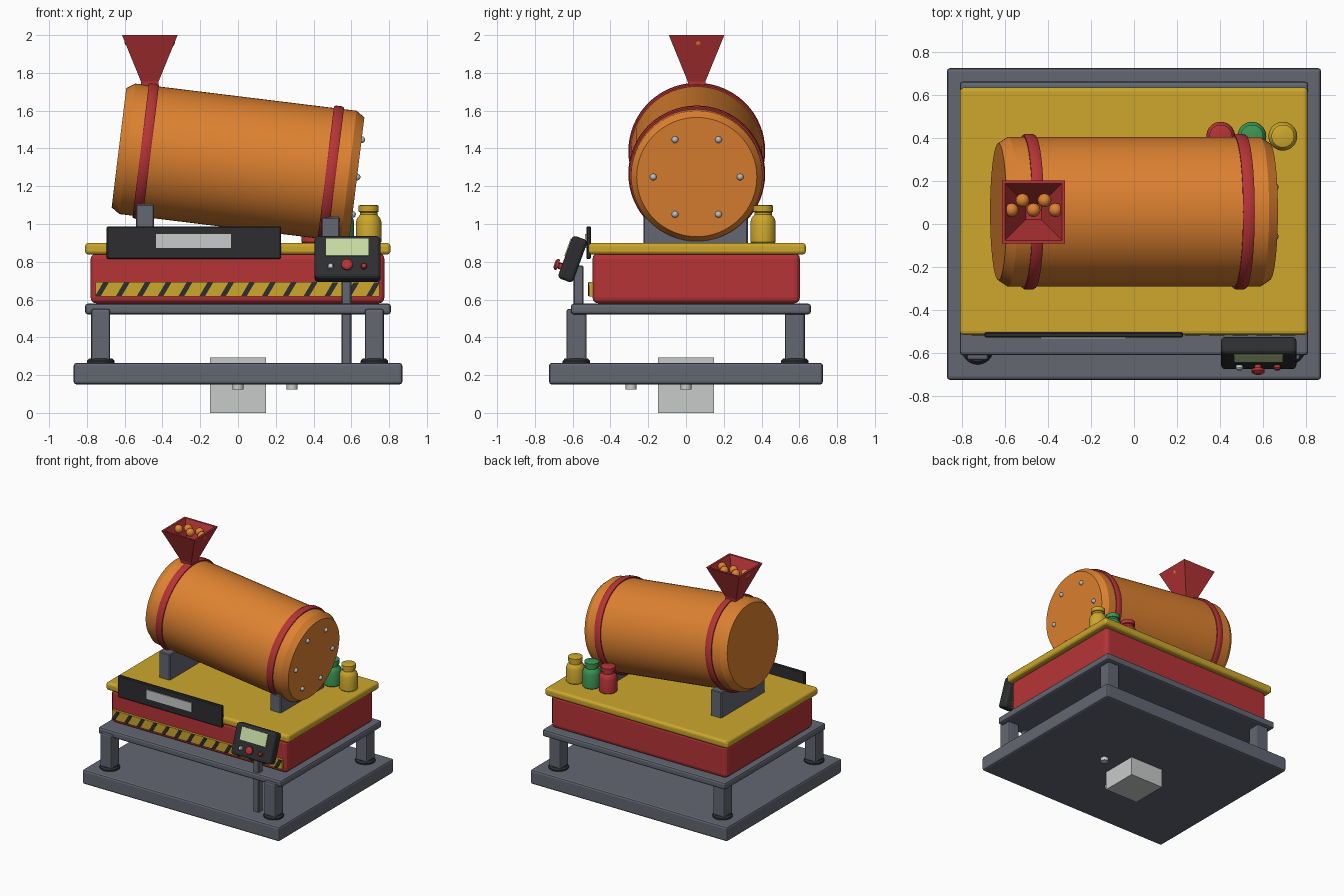
import bpy, bmesh, math
from mathutils import Matrix, Vector

default = bpy.data.objects.get("Cube")
if default:
    bpy.data.objects.remove(default)


def material(name, r, g, b):
    m = bpy.data.materials.new(name)
    m.use_nodes = True
    m.diffuse_color = (r, g, b, 1)
    m.node_tree.nodes["Principled BSDF"].inputs["Base Color"].default_value = (r, g, b, 1)
    return m


GREY = material("steel grey", .125, .135, .17)
YELLOW = material("yellow", .61, .39, .026)
ORANGE = material("orange", .73, .223, .03)
RED = material("red", .47, .034, .037)
BLACK = material("black", .026, .027, .03)
PALE = material("pale grey", .58, .60, .59)
GREEN = material("green", .045, .305, .09)
SCREEN = material("screen green", .56, .71, .36)
SILVER = material("silver", .48, .51, .55)


def finish(name, bm, mat, matrix=None, smooth=False):
    bmesh.ops.recalc_face_normals(bm, faces=bm.faces)
    mesh = bpy.data.meshes.new(name)
    bm.to_mesh(mesh)
    bm.free()
    mesh.materials.append(mat)
    ob = bpy.data.objects.new(name, mesh)
    bpy.context.collection.objects.link(ob)
    if matrix:
        ob.matrix_world = matrix
    if smooth:
        bpy.ops.object.select_all(action='DESELECT')
        ob.select_set(True)
        bpy.context.view_layer.objects.active = ob
        bpy.ops.object.shade_smooth_by_angle(angle=math.radians(32))
    return ob


def box(name, lo, hi, mat, bevel=0, segments=2, matrix=None):
    """Box between two corners, with rounded edges."""
    lo, hi = Vector(lo), Vector(hi)
    bm = bmesh.new()
    bmesh.ops.create_cube(bm, size=1)
    for v in bm.verts:
        v.co = (lo + hi) / 2 + v.co * (hi - lo)
    if bevel:
        bmesh.ops.bevel(bm, geom=bm.edges[:], offset=bevel, segments=segments,
                        profile=.5, affect='EDGES')
    return finish(name, bm, mat, matrix)


def lathe(name, profile, mat, matrix, sides=32):
    """Spin (radius, height) points about local z."""
    bm = bmesh.new()
    rings = []
    for r, h in profile:
        rings.append([bm.verts.new((r * math.cos(a), r * math.sin(a), h))
                      for a in (math.tau * i / sides for i in range(sides))])
    for a, b in zip(rings, rings[1:]):
        for i in range(sides):
            j = (i + 1) % sides
            bm.faces.new((a[i], a[j], b[j], b[i]))
    bm.faces.new(rings[0])
    bm.faces.new(rings[-1])
    return finish(name, bm, mat, matrix, True)


def ball(name, r, mat, matrix):
    bm = bmesh.new()
    bmesh.ops.create_uvsphere(bm, u_segments=16, v_segments=10, radius=r)
    return finish(name, bm, mat, matrix, True)


def at(x, y, z):
    return Matrix.Translation((x, y, z))


# Base, legs and frame
box("base_plate", (-.87, -.725, .15), (.87, .725, .265), GREY, .015)
box("frame_plate", (-.81, -.61, .522), (.81, .662, .578), GREY, .015)
for sx, x in (("right", -.727), ("left", .722)):
    for sy, y in (("front", -.58), ("back", .576)):
        box(f"{sy}_{sx}_leg", (x - .05, y - .053, .275), (x + .05, y + .053, .55), GREY, .012)
        lathe(f"{sy}_{sx}_foot", [(.073, 0), (.073, .012), (.06, .026)], BLACK, at(x, y, .263))

# Discharge box and knobs underneath
box("outlet_box", (-.147, -.147, 0), (.147, .147, .293), PALE)
for i, (x, y) in enumerate(((0, -.29), (.287, 0))):
    lathe(f"outlet_knob_{i}", [(.029, 0), (.029, .04)], PALE, at(x, y, .123), 16)

# Body and table top
box("body", (-.78, -.495, .58), (.775, .603, .845), RED, .03, 3)
box("table_top", (-.81, -.517, .838), (.808, .635, .9), YELLOW, .02, 3)

# Hazard strip
box("hazard_strip", (-.755, -.514, .617), (.75, -.49, .692), YELLOW)
for i in range(14):
    x = -.72 + i * .1104
    bm = bmesh.new()
    low, high = .619, .69
    quad = [(x - .036, low), (x - .006, low), (x + .036, high), (x + .006, high)]
    face = bm.faces.new([bm.verts.new((px, -.519, pz)) for px, pz in quad])
    ext = bmesh.ops.extrude_face_region(bm, geom=[face])["geom"]
    bmesh.ops.translate(bm, vec=(0, .008, 0),
                        verts=[g for g in ext if isinstance(g, bmesh.types.BMVert)])
    finish(f"hazard_stripe_{i}", bm, BLACK)

# Front sign
box("sign_board", (-.695, -.528, .815), (.228, -.502, .988), BLACK, .006, 1)
box("sign_plate", (-.435, -.535, .874), (-.037, -.526, .946), PALE)

# Control console on its post
box("console_post", (.548, -.595, .255), (.6, -.542, .78), GREY, .006, 1)
console = at(.58, -.6, .814) @ Matrix.Rotation(math.radians(-20), 4, 'X')
box("console", (-.175, -.0425, -.12), (.175, .0425, .12), BLACK, .02, 3, console)
box("console_screen", (-.115, -.047, .002), (.112, -.04, .098), SCREEN, matrix=console)
facing = Matrix.Rotation(math.pi / 2, 4, 'X')
for name, x, r, mat in (("pale", -.09, .016, PALE), ("small_red", .086, .016, RED)):
    lathe(f"{name}_button", [(r, 0), (r, .016), (r * .7, .022)], mat,
          console @ at(x, -.04, -.058) @ facing, 16)
lathe("stop_button", [(.016, 0), (.016, .02), (.03, .022), (.03, .034), (.018, .042)], RED,
      console @ at(-.003, -.04, -.055) @ facing, 20)

# Cradle blocks
for name, x, top in (("right", -.493, 1.105), ("left", .489, 1.036)):
    box(f"{name}_cradle", (x - .048, -.225, .89), (x + .048, .327, top), GREY, .006, 1)

# Tilted drum; its local z runs along the drum towards the lower end
drum = at(0, .057, 1.326) @ Matrix.Rotation(math.radians(90 + 7), 4, 'Y')
lathe("drum", [(.318, -.635), (.348, -.59), (.348, .59), (.318, .635)], ORANGE, drum, 64)
for name, h in (("upper", -.492), ("lower", .495)):
    lathe(f"{name}_drum_band", [(.34, h - .027), (.356, h - .027), (.362, h - .016),
                                (.362, h + .016), (.356, h + .027), (.34, h + .027)],
          RED, drum, 64)
for i in range(6):
    a = math.tau * i / 6 + math.pi / 2
    ball(f"drum_bolt_{i}", .018, SILVER,
         drum @ at(.23 * math.cos(a), .23 * math.sin(a), .635))

# Feed hopper: open square funnel
hx, hy = -.467, .056
bm = bmesh.new()
loops = []
for half, z in ((.043, 1.71), (.047, 1.755), (.147, 2), (.132, 2), (.036, 1.765)):
    loops.append([bm.verts.new((hx + sx * half, hy + sy * half, z))
                  for sx, sy in ((-1, -1), (1, -1), (1, 1), (-1, 1))])
for a, b in zip(loops, loops[1:]):
    for i in range(4):
        j = (i + 1) % 4
        bm.faces.new((a[i], a[j], b[j], b[i]))
bm.faces.new(loops[0])
bm.faces.new(loops[-1])
finish("hopper", bm, RED)
for i in range(5):
    ball(f"hopper_ball_{i}", .032, ORANGE, at(hx + (i - 2) * .051, .065 + .045 * (i % 2), 1.966))

# Bottles
bottle = [(.06, 0), (.067, .008), (.067, .115), (.06, .135), (.046, .152), (.046, .165),
          (.053, .168), (.053, .2), (.043, .204)]
for name, x, mat in (("red", .403, RED), ("green", .548, GREEN), ("yellow", .692, YELLOW)):
    lathe(f"{name}_bottle", bottle, mat, at(x, .408, .897))
